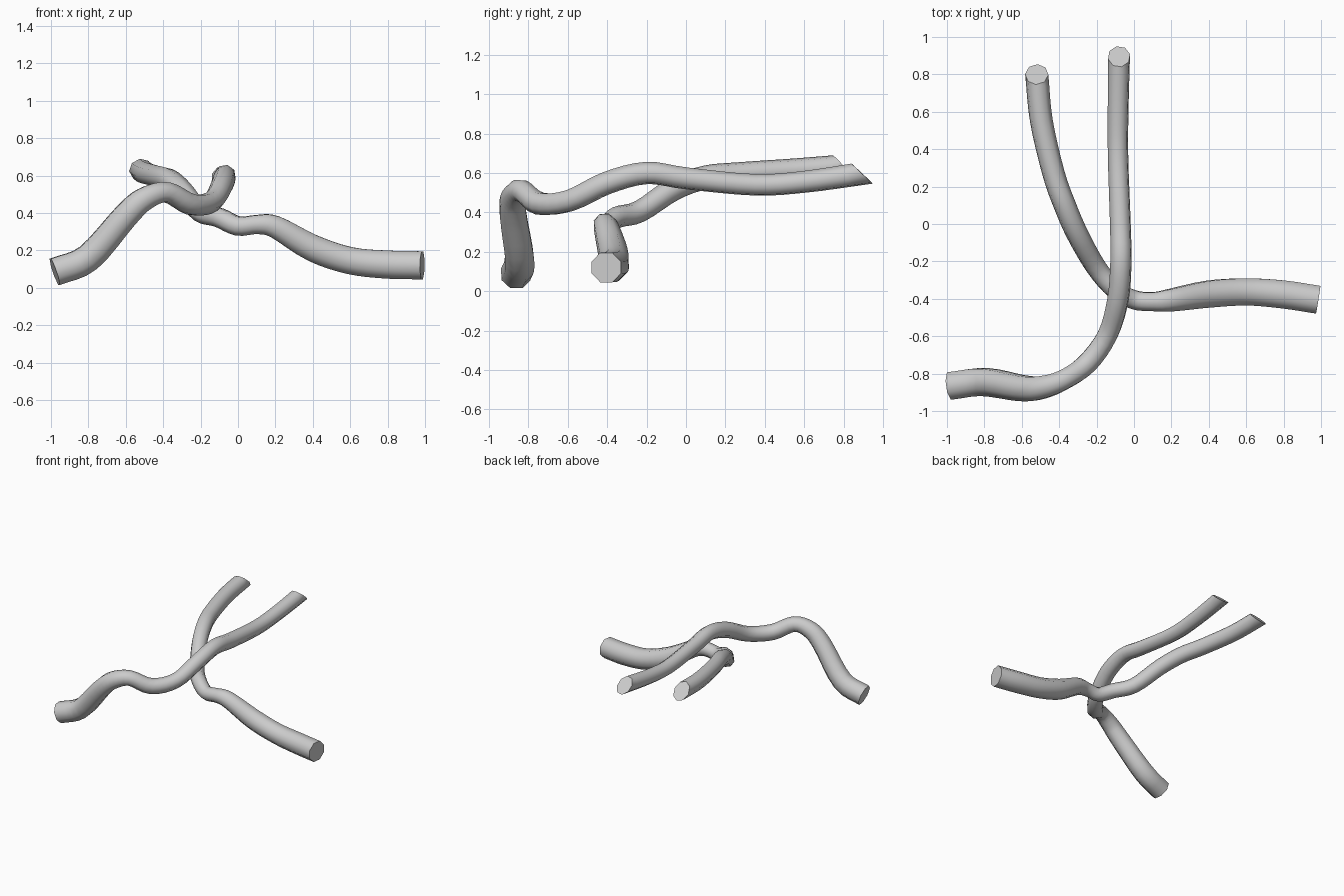
import bpy
import bmesh
import math
from mathutils import Vector

cube = bpy.data.objects.get("Cube")
if cube:
    bpy.data.objects.remove(cube, do_unlink=True)

SIDES = 8
STEPS = 4
END_SLANT = 0.8

grey = bpy.data.materials.new("plain_grey")
grey.use_nodes = True
colour = (0.6, 0.6, 0.6, 1)
grey.diffuse_color = colour
grey.node_tree.nodes["Principled BSDF"].inputs["Base Color"].default_value = colour


def smooth_path(points):
    """Catmull-Rom samples of (x, y, z, radius) points."""
    p = [Vector(q) for q in points]
    p = [2 * p[0] - p[1]] + p + [2 * p[-1] - p[-2]]
    samples = []
    for a, b, c, d in zip(p, p[1:], p[2:], p[3:]):
        for i in range(STEPS):
            t = i / STEPS
            samples.append(0.5 * (2 * b + (c - a) * t + (2 * a - 5 * b + 4 * c - d) * t ** 2
                                  + (3 * b - a - 3 * c + d) * t ** 3))
    samples.append(p[-2])
    return samples


def tube(name, points):
    """Eight-sided tube with a square start and a slanted end."""
    path = smooth_path(points)
    centres = [s.to_3d() for s in path]
    last = len(path) - 1
    bm = bmesh.new()
    rings = []
    side = None
    for i, centre in enumerate(centres):
        tangent = (centres[min(i + 1, last)] - centres[max(i - 1, 0)]).normalized()
        if side is None:
            side = tangent.cross(Vector((0, 0, 1)))
        side = (side - tangent * side.dot(tangent)).normalized()
        up = side.cross(tangent)
        ring = []
        for k in range(SIDES):
            angle = math.tau * (k + 0.5) / SIDES
            offset = (side * math.cos(angle) + up * math.sin(angle)) * path[i].w * 1.04
            if i == last:
                offset -= tangent * offset.z * END_SLANT
            ring.append(bm.verts.new(centre + offset))
        rings.append(ring)
    for a, b in zip(rings, rings[1:]):
        for k in range(SIDES):
            n = (k + 1) % SIDES
            bm.faces.new((a[k], a[n], b[n], b[k]))
    bm.faces.new(rings[0])
    bm.faces.new(rings[-1])
    bmesh.ops.recalc_face_normals(bm, faces=bm.faces)
    mesh = bpy.data.meshes.new(name)
    bm.to_mesh(mesh)
    bm.free()
    mesh.materials.append(grey)
    obj = bpy.data.objects.new(name, mesh)
    bpy.context.collection.objects.link(obj)
    bpy.ops.object.select_all(action="DESELECT")
    obj.select_set(True)
    bpy.context.view_layer.objects.active = obj
    bpy.ops.object.shade_smooth_by_angle(angle=math.radians(50))


# Tube rising from the right side, then bending to the back
tube("right_tube", [
    (-.98, -.865, .085, .077), (-.8, -.845, .16, .076), (-.6, -.878, .385, .07),
    (-.5, -.875, .475, .064), (-.38, -.835, .51, .055), (-.25, -.745, .445, .057),
    (-.14, -.59, .46, .055), (-.085, -.4, .55, .057), (-.07, -.2, .6, .056),
    (-.073, 0, .573, .055), (-.085, .35, .54, .054), (-.085, .6, .555, .055),
    (-.08, .895, .597, .058)])

# Tube from the left side, crossing beneath the other to the back
tube("left_tube", [
    (.985, -.405, .12, .078), (.8, -.377, .124, .078), (.6, -.363, .145, .075),
    (.4, -.375, .212, .074), (.2, -.407, .325, .062), (.1, -.415, .338, .052),
    (0, -.405, .33, .052), (-.1, -.35, .375, .053), (-.2, -.235, .405, .054),
    (-.3, -.06, .52, .057), (-.37, .1, .578, .058), (-.43, .27, .595, .058),
    (-.495, .55, .613, .059), (-.52, .80, .632, .06)])
